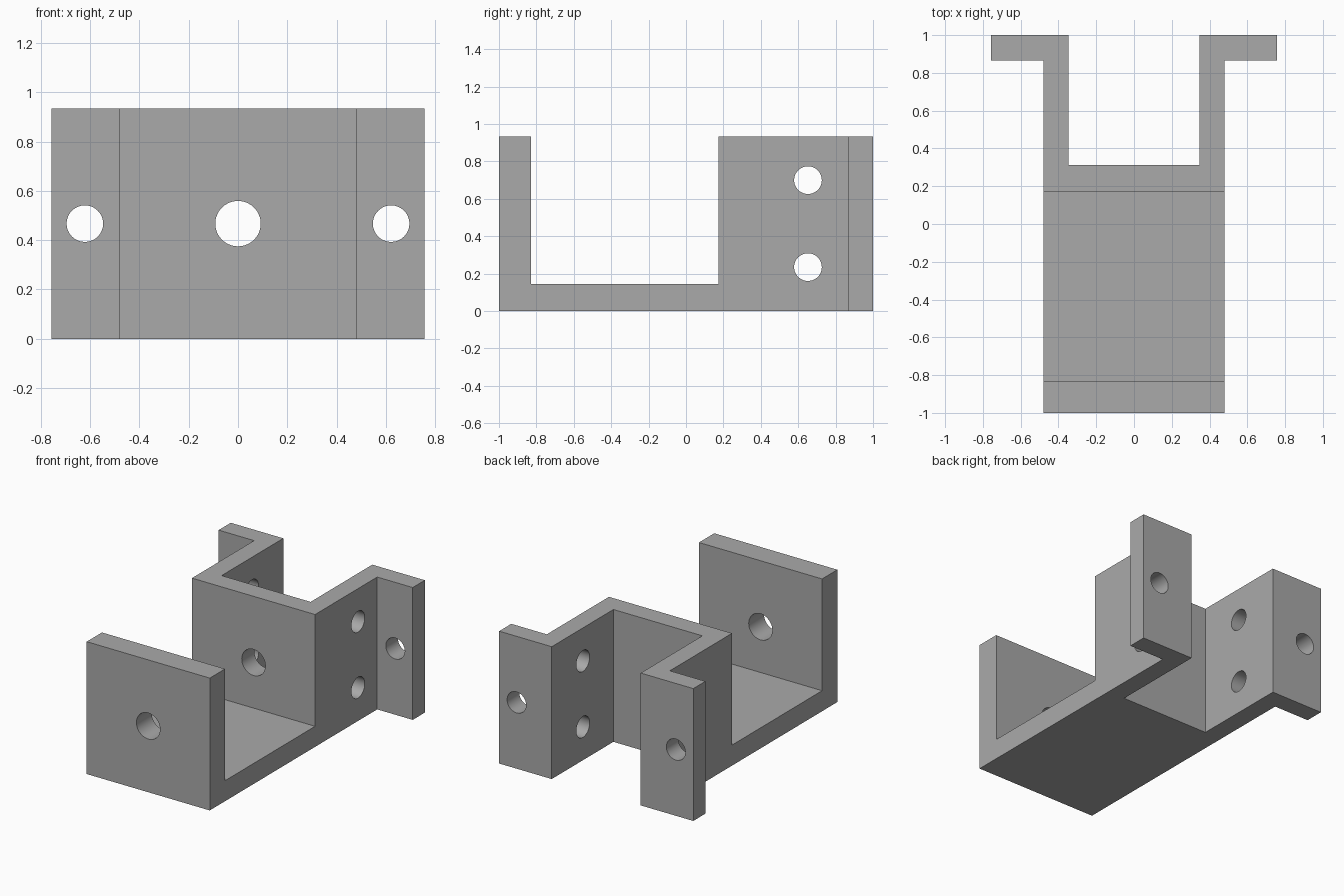
import bpy, bmesh, math
from mathutils import Matrix, Vector

if "Cube" in bpy.data.objects:
    bpy.data.objects.remove(bpy.data.objects["Cube"])

H, MID = 0.933, 0.467

grey = bpy.data.materials.new("plain grey")
grey.diffuse_color = (0.4, 0.4, 0.4, 1)
grey.use_nodes = True
grey.node_tree.nodes["Principled BSDF"].inputs["Base Color"].default_value = grey.diffuse_color


def finish(name, bm):
    bmesh.ops.recalc_face_normals(bm, faces=bm.faces)
    mesh = bpy.data.meshes.new(name)
    bm.to_mesh(mesh)
    bm.free()
    mesh.materials.append(grey)
    obj = bpy.data.objects.new(name, mesh)
    bpy.context.collection.objects.link(obj)
    return obj


def box(name, lo, hi):
    bm = bmesh.new()
    lo, hi = Vector(lo), Vector(hi)
    bmesh.ops.create_cube(bm, size=1, matrix=Matrix.Translation((lo + hi) / 2)
                          @ Matrix.Diagonal((hi - lo).to_4d()))
    return finish(name, bm)


def rod(name, centre, radius, length, axis):
    bm = bmesh.new()
    bmesh.ops.create_cone(bm, cap_ends=True, segments=64, radius1=radius,
                          radius2=radius, depth=length,
                          matrix=Matrix.Translation(centre)
                          @ Matrix.Rotation(math.pi / 2, 4, axis))
    return finish(name, bm)


# Bracket body: half plan outline, mirrored and extruded to full height
half = [(0.48, -1), (0.48, 0.865), (0.757, 0.865), (0.757, 1),
        (0.347, 1), (0.347, 0.313)]
outline = half + [(-x, y) for x, y in reversed(half)]
bm = bmesh.new()
face = bm.faces.new([bm.verts.new((x, y, 0)) for x, y in outline])
ext = bmesh.ops.extrude_face_region(bm, geom=[face])
top = [v for v in ext["geom"] if isinstance(v, bmesh.types.BMVert)]
bmesh.ops.translate(bm, vec=(0, 0, H), verts=top)
bracket = finish("bracket", bm)

# Cutters: channel above the floor, then every bolt hole
cutters = [box("channel_cutter", (-0.7, -0.83, 0.145), (0.7, 0.173, 1.5)),
           rod("centre_hole_cutter", (0, -0.3, MID), 0.092, 2, 'X')]
for s in (-1, 1):
    cutters.append(rod("flange_hole_cutter", (s * 0.621, 0.93, MID), 0.074, 0.4, 'X'))
for z in (0.235, 0.70):
    cutters.append(rod("side_hole_cutter", (0, 0.652, z), 0.074, 1.4, 'Y'))

for c in cutters:
    mod = bracket.modifiers.new(c.name, 'BOOLEAN')
    mod.operation = 'DIFFERENCE'
    mod.solver = 'EXACT'
    mod.object = c
bpy.context.view_layer.objects.active = bracket
bracket.select_set(True)
for mod in list(bracket.modifiers):
    bpy.ops.object.modifier_apply(modifier=mod.name)
for c in cutters:
    bpy.data.objects.remove(c, do_unlink=True)

# Smooth hole walls, sharp edges elsewhere
bpy.ops.object.shade_smooth_by_angle(angle=math.radians(30))
